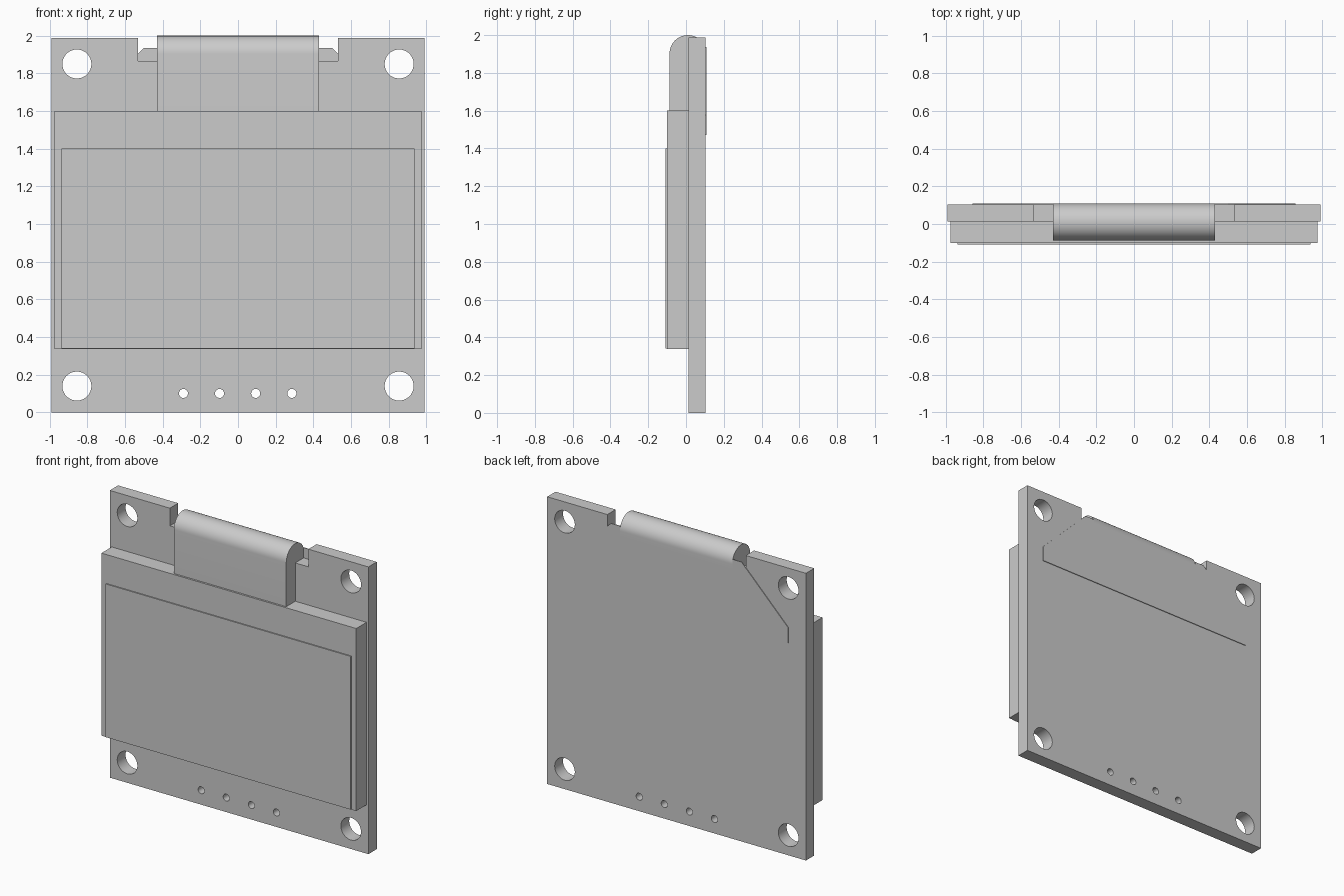
import bpy, bmesh
from math import pi, sin, cos, radians

cube = bpy.data.objects.get("Cube")
if cube:
    bpy.data.objects.remove(cube, do_unlink=True)

grey = bpy.data.materials.new("plain grey")
grey.use_nodes = True
colour = (0.6, 0.6, 0.6, 1)
grey.diffuse_color = colour
grey.node_tree.nodes["Principled BSDF"].inputs["Base Color"].default_value = colour


def circle(x, z, r, n=48):
    return [(x + r * cos(2 * pi * i / n), z + r * sin(2 * pi * i / n)) for i in range(n)]


def rect(half_width, low, high):
    return [(-half_width, low), (half_width, low), (half_width, high), (-half_width, high)]


def mirrored(points):
    """Complete the right half of an outline with its mirror image."""
    return points + [(-x, z) for x, z in reversed(points)]


def prism(name, outlines, start, end, along_x=False):
    """Extrude a filled outline (further outlines are holes) along y, or along x."""
    curve = bpy.data.curves.new(name, "CURVE")
    curve.dimensions = "2D"
    curve.fill_mode = "BOTH"
    curve.extrude = (end - start) / 2
    for outline in outlines:
        spline = curve.splines.new("POLY")
        spline.points.add(len(outline) - 1)
        for point, (a, b) in zip(spline.points, outline):
            point.co = (a, b, 0, 1)
        spline.use_cyclic_u = True
    obj = bpy.data.objects.new(name, curve)
    bpy.context.collection.objects.link(obj)
    middle = (start + end) / 2
    obj.rotation_euler = (pi / 2, 0, pi / 2 if along_x else 0)
    obj.location = (middle, 0, 0) if along_x else (0, middle, 0)
    bpy.ops.object.select_all(action="DESELECT")
    obj.select_set(True)
    bpy.context.view_layer.objects.active = obj
    bpy.ops.object.convert(target="MESH")
    obj = bpy.context.object
    # Weld caps to walls
    bm = bmesh.new()
    bm.from_mesh(obj.data)
    bmesh.ops.remove_doubles(bm, verts=bm.verts, dist=0.0001)
    bmesh.ops.recalc_face_normals(bm, faces=bm.faces)
    bm.to_mesh(obj.data)
    bm.free()
    obj.data.materials.clear()
    obj.data.materials.append(grey)
    bpy.ops.object.shade_smooth_by_angle(angle=radians(30))
    return obj


board_front, board_back, back = 0.012, 0.103, 0.108
notch_floor, ribbon_half = 1.865, 0.43

# Circuit board with top notch, corner mounting holes and a row of pin holes
board = mirrored([(0.99, 0), (0.99, 1.987), (0.53, 1.987), (0.53, notch_floor)])
mounts = [circle(x, z, 0.077) for x in (-0.856, 0.856) for z in (0.139, 1.85)]
pins = [circle(0.192 * (i - 1.5) - 0.002, 0.1, 0.024, 24) for i in range(4)]
prism("circuit_board", [board] + mounts + pins, board_front, board_back)

# Display glass and its thin front film
prism("display_glass", [rect(0.975, 0.337, 1.6)], -0.1, board_front)
prism("front_film", [rect(0.938, 0.34, 1.4)], -0.108, -0.1)

# Ribbon cable folded over the board's top edge
radius = (back + 0.087) / 2
fold = [(back - radius + radius * cos(pi * i / 32), 2 - radius + radius * sin(pi * i / 32))
        for i in range(33)]
ribbon = [(-0.087, 1.6), (board_front, 1.6), (board_front, notch_floor), (back, notch_floor)]
prism("ribbon_fold", [ribbon + fold], -ribbon_half, ribbon_half, along_x=True)

# Flared ribbon tail lying on the back of the board
tail = mirrored([(0.857, 1.47), (0.857, 1.577), (0.5, 1.936),
                 (ribbon_half, 1.936), (ribbon_half, notch_floor)])
prism("ribbon_tail", [tail], board_back, back)
